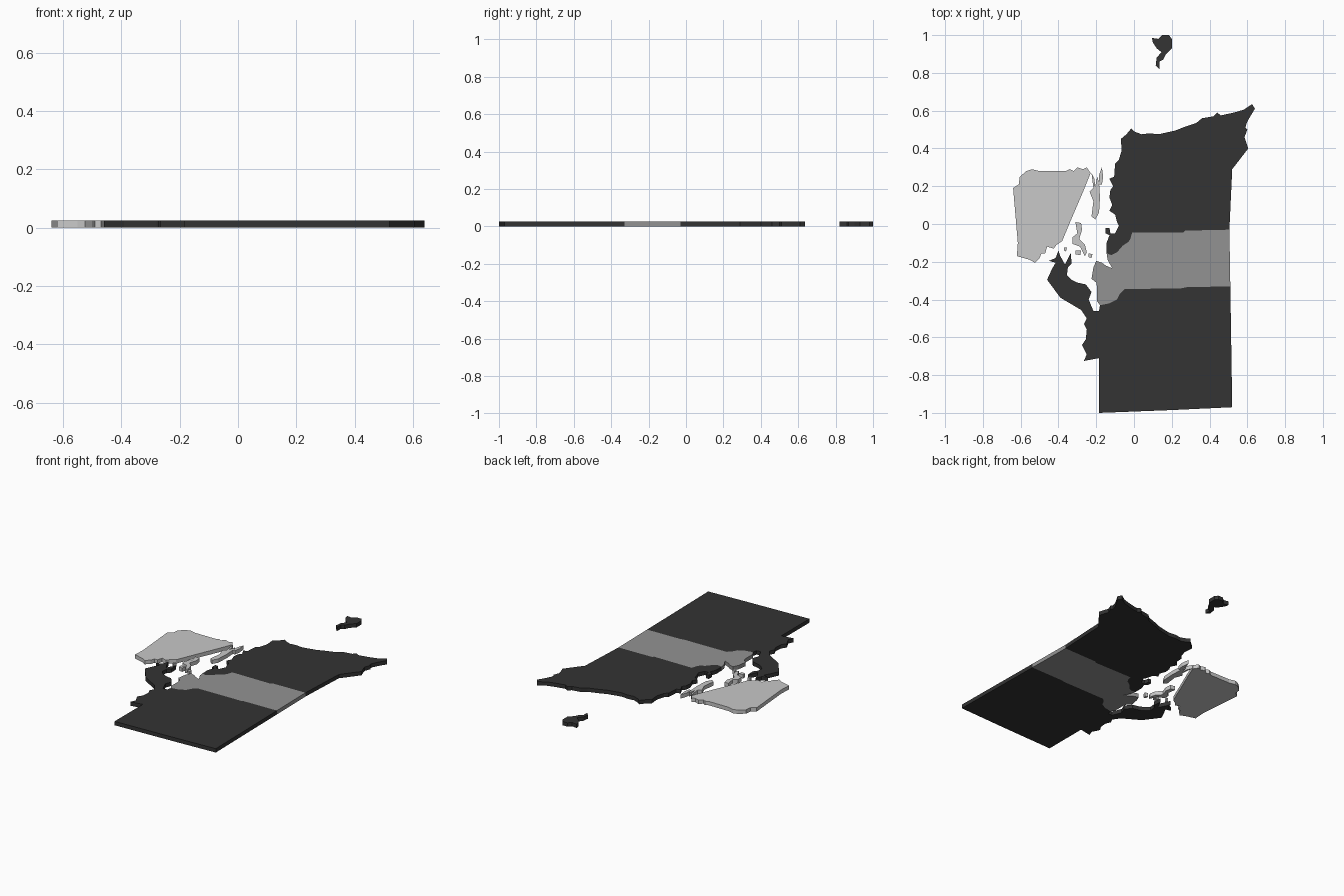
import bpy, bmesh

THICK = 0.025


def mat(name, v):
    m = bpy.data.materials.new(name)
    m.diffuse_color = (v, v, v, 1)
    return m


dark = mat("charcoal", 0.033)
mid = mat("mid grey", 0.29)
light = mat("light grey", 0.58)


def slab(name, pts, material):
    """Extrude a flat outline into a slab standing on z = 0."""
    bm = bmesh.new()
    face = bm.faces.new([bm.verts.new((x, y, 0)) for x, y in pts])
    ext = bmesh.ops.extrude_face_region(bm, geom=[face])
    bmesh.ops.translate(bm, vec=(0, 0, THICK),
                        verts=[g for g in ext["geom"] if isinstance(g, bmesh.types.BMVert)])
    bmesh.ops.triangulate(bm, faces=[f for f in bm.faces if len(f.verts) > 4])
    bmesh.ops.recalc_face_normals(bm, faces=bm.faces)
    me = bpy.data.meshes.new(name)
    bm.to_mesh(me)
    bm.free()
    me.materials.append(material)
    ob = bpy.data.objects.new(name, me)
    bpy.context.collection.objects.link(ob)
    return ob


# Borders shared by neighbouring regions, east to west
north_border = [(.505, -.03), (.27, -.035), (.26, -.045), (-.01, -.045), (-.02, -.08),
                (-.03, -.095), (-.06, -.115), (-.09, -.15), (-.12, -.165), (-.145, -.155)]
south_border = [(.51, -.33), (.27, -.335), (.26, -.34), (-.05, -.345), (-.075, -.37),
                (-.09, -.40), (-.13, -.42), (-.18, -.43)]

# Northern region: west coast, north coast, east corner
north_coast = [(-.145, -.10), (-.13, -.06), (-.15, -.05), (-.15, -.02), (-.13, -.02), (-.125, -.05),
               (-.10, -.05), (-.08, -.01), (-.09, .01), (-.10, .05), (-.13, .07), (-.115, .10),
               (-.13, .14), (-.125, .18), (-.11, .20), (-.13, .24), (-.105, .25), (-.10, .32),
               (-.08, .34), (-.065, .39), (-.07, .45), (-.04, .475), (-.015, .505), (0, .49),
               (.04, .475), (.08, .48), (.13, .475), (.22, .495), (.27, .515), (.33, .535),
               (.36, .56), (.42, .57), (.44, .59), (.46, .575), (.53, .59), (.58, .605),
               (.625, .635), (.64, .61), (.61, .56), (.595, .53), (.59, .51), (.60, .50),
               (.585, .46), (.605, .40), (.52, .29)]
slab("north_region", north_border + north_coast, dark)

# Middle band
mid_coast = [(-.195, -.41), (-.195, -.34), (-.20, -.31), (-.225, -.29), (-.215, -.23), (-.20, -.195),
             (-.17, -.205), (-.15, -.22), (-.115, -.235), (-.14, -.19)]
slab("middle_band", south_border + mid_coast + north_border[::-1], mid)

# Southern region and its western arm
south_coast = [(-.185, -.46), (-.215, -.46), (-.24, -.40), (-.225, -.36), (-.255, -.32), (-.30, -.31),
               (-.33, -.295), (-.355, -.27), (-.35, -.23), (-.33, -.21), (-.335, -.155),
               (-.365, -.215), (-.39, -.17), (-.40, -.14), (-.415, -.18), (-.45, -.195),
               (-.415, -.205), (-.435, -.24), (-.46, -.295), (-.39, -.39), (-.28, -.455),
               (-.25, -.50), (-.265, -.53), (-.25, -.56), (-.255, -.61), (-.275, -.64),
               (-.25, -.69), (-.265, -.725), (-.185, -.71), (-.185, -1.0), (.20, -.985), (.52, -.97)]
slab("south_region", south_border + south_coast, dark)

# Western pale plate
slab("west_plate", [
    (-.64, .19), (-.61, .21), (-.605, .25), (-.57, .28), (-.54, .29), (-.50, .28), (-.36, .28),
    (-.34, .29), (-.32, .28), (-.30, .30), (-.27, .29), (-.25, .30), (-.23, .27), (-.27, .17),
    (-.33, .03), (-.38, -.09), (-.41, -.11), (-.425, -.13), (-.46, -.12), (-.47, -.155),
    (-.49, -.155), (-.50, -.18), (-.525, -.205), (-.55, -.19), (-.62, -.17), (-.615, -.10)], light)

# Detached northern island
slab("north_island", [
    (.095, .985), (.13, .98), (.15, 1.0), (.185, 1.0), (.20, .98), (.20, .93), (.17, .90),
    (.155, .87), (.135, .86), (.135, .82), (.115, .84), (.12, .88), (.145, .91), (.12, .93),
    (.10, .96)], dark)

# Small pale islands in the strait
islands = [
    [(-.225, .27), (-.21, .24), (-.205, .20), (-.195, .25), (-.185, .22), (-.18, .14), (-.185, .06),
     (-.205, .025), (-.225, .04), (-.215, .12), (-.235, .17), (-.215, .19)],
    [(-.17, .30), (-.163, .25), (-.17, .21), (-.185, .21), (-.185, .26)],
    [(-.31, .01), (-.28, .005), (-.275, -.03), (-.29, -.08), (-.26, -.11), (-.25, -.15), (-.26, -.17),
     (-.285, -.12), (-.325, -.105), (-.325, -.07), (-.30, -.05)],
    [(-.37, -.125), (-.355, -.125), (-.36, -.145), (-.37, -.14)],
    [(-.31, -.14), (-.28, -.14), (-.285, -.165), (-.31, -.16)],
    [(-.24, -.155), (-.22, -.16), (-.225, -.18), (-.24, -.175)],
]
for i, pts in enumerate(islands):
    slab(f"strait_island_{i + 1}", pts, light)
